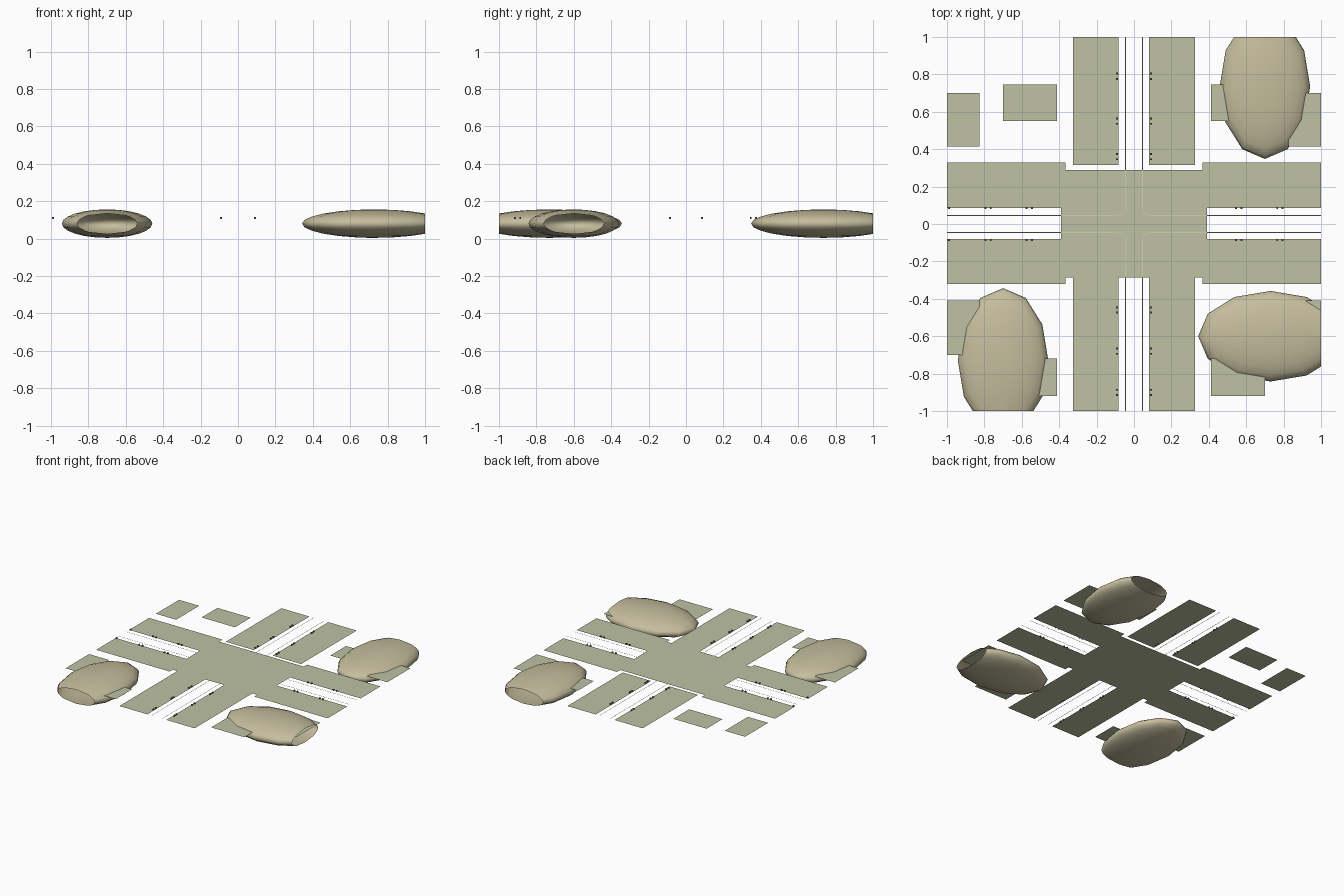
import bpy, bmesh, math
from mathutils import Vector

if "Cube" in bpy.data.objects:
    bpy.data.objects.remove(bpy.data.objects["Cube"])

Z = 0.107  # level of the paved surfaces


def material(name, rgb):
    m = bpy.data.materials.new(name)
    m.diffuse_color = (*rgb, 1)
    m.use_nodes = True
    m.node_tree.nodes["Principled BSDF"].inputs["Base Color"].default_value = m.diffuse_color
    return m


OLIVE = material("olive_paving", (0.52, 0.54, 0.37))
EARTH = material("earth", (0.56, 0.51, 0.34))
PALE = material("pale_line", (0.62, 0.62, 0.50))
DARK = material("dark_post", (0.12, 0.12, 0.09))


def finish(name, bm, mat, smooth=False):
    me = bpy.data.meshes.new(name)
    bm.to_mesh(me)
    bm.free()
    me.materials.append(mat)
    ob = bpy.data.objects.new(name, me)
    bpy.context.collection.objects.link(ob)
    for p in me.polygons:
        p.use_smooth = smooth
    return ob


def sheet(name, outlines, mat=OLIVE, z=Z):
    """Flat upward faces, one per outline."""
    bm = bmesh.new()
    for pts in outlines:
        f = bm.faces.new([bm.verts.new((x, y, z)) for x, y in pts])
        f.normal_update()
        if f.normal.z < 0:
            f.normal_flip()
    return finish(name, bm, mat)


def rect(x0, x1, y0, y1):
    return [(x0, y0), (x1, y0), (x1, y1), (x0, y1)]


def hill(name, centre, along_x):
    """Low-poly ellipsoid, open where the tile edge cuts it."""
    bm = bmesh.new()
    bmesh.ops.create_uvsphere(bm, u_segments=12, v_segments=12, radius=1)
    size = (0.387, 0.242, 0.076) if along_x else (0.242, 0.387, 0.076)
    for v in bm.verts:
        v.co = Vector((v.co.x * size[0], v.co.y * size[1], v.co.z * size[2])) \
            + Vector((centre[0], centre[1], 0.080))
    for axis in ((1, 0, 0), (-1, 0, 0), (0, 1, 0), (0, -1, 0)):
        bmesh.ops.bisect_plane(bm, geom=bm.verts[:] + bm.edges[:] + bm.faces[:],
                               plane_co=axis, plane_no=axis, clear_outer=True)
    return finish(name, bm, EARTH, True)


# Junction slab
sheet("junction", [[(-0.365, -0.285), (0.365, -0.285), (0.365, -0.085), (0.39, -0.085),
                    (0.39, 0.085), (0.365, 0.085), (0.365, 0.29), (-0.365, 0.29),
                    (-0.365, 0.085), (-0.39, 0.085), (-0.39, -0.085), (-0.365, -0.085)]])

# Pavements beside the four arms
sheet("pavements_y", [rect(*xs, *ys) for xs in ((-0.325, -0.083), (0.08, 0.325))
                      for ys in ((-1, -0.285), (0.315, 1))])
sheet("pavements_x", [rect(*xs, *ys) for xs in ((-1, -0.365), (0.365, 1))
                      for ys in ((-0.322, -0.08), (0.085, 0.33))])

# Building plots in the four corners
plots = []
for s in (-1, 1):
    for xs, ys in (((0.825, 1), (0.415, 0.70)), ((0.825, 1), (-0.70, -0.41)),
                   ((0.412, 0.70), (0.55, 0.745)), ((0.412, 0.70), (-0.92, -0.72))):
        plots.append(rect(*sorted((s * xs[0], s * xs[1])), *ys))
sheet("plots", plots)

# Thin lane lines with rounded corners at the crossing
lines = []
c, r, w = 0.085, 0.038, 0.003
path = [(c - r, 1, -1, 0)]
for i in range(7):
    a = math.radians(180 + 15 * i)
    path.append((c + math.cos(a) * r, c + math.sin(a) * r, math.cos(a), math.sin(a)))
path.append((1, c - r, 0, -1))
for sx in (-1, 1):
    for sy in (-1, 1):
        for (x0, y0, u0, v0), (x1, y1, u1, v1) in zip(path, path[1:]):
            quad = [(x0, y0), (x1, y1), (x1 + u1 * w, y1 + v1 * w), (x0 + u0 * w, y0 + v0 * w)]
            lines.append([(sx * x, sy * y) for x, y in quad])
sheet("lane_lines", lines, PALE, Z + 0.001)

# Small kerbside posts, in pairs
bm = bmesh.new()


def post(x, y):
    res = bmesh.ops.create_cube(bm, size=1)
    for v in res["verts"]:
        v.co = Vector((v.co.x * 0.01 + x, v.co.y * 0.01 + y, v.co.z * 0.01 + Z + 0.004))


for side in (-0.09, 0.09):
    for y in (0.79, 0.55, 0.36, -0.46, -0.68, -0.90):
        for d in (-0.014, 0.014):
            post(side, y + d)
    for x in (-0.99, -0.78, -0.56, 0.56, 0.78):
        for d in ((-0.014, 0.014) if x > -0.9 else (0,)):
            post(x + d, side * 0.94)
finish("kerb_posts", bm, DARK)

# Hills
hill("hill_front_left", (-0.70, -0.73), False)
hill("hill_back_right", (0.70, 0.735), False)
hill("hill_front_right", (0.73, -0.60), True)
